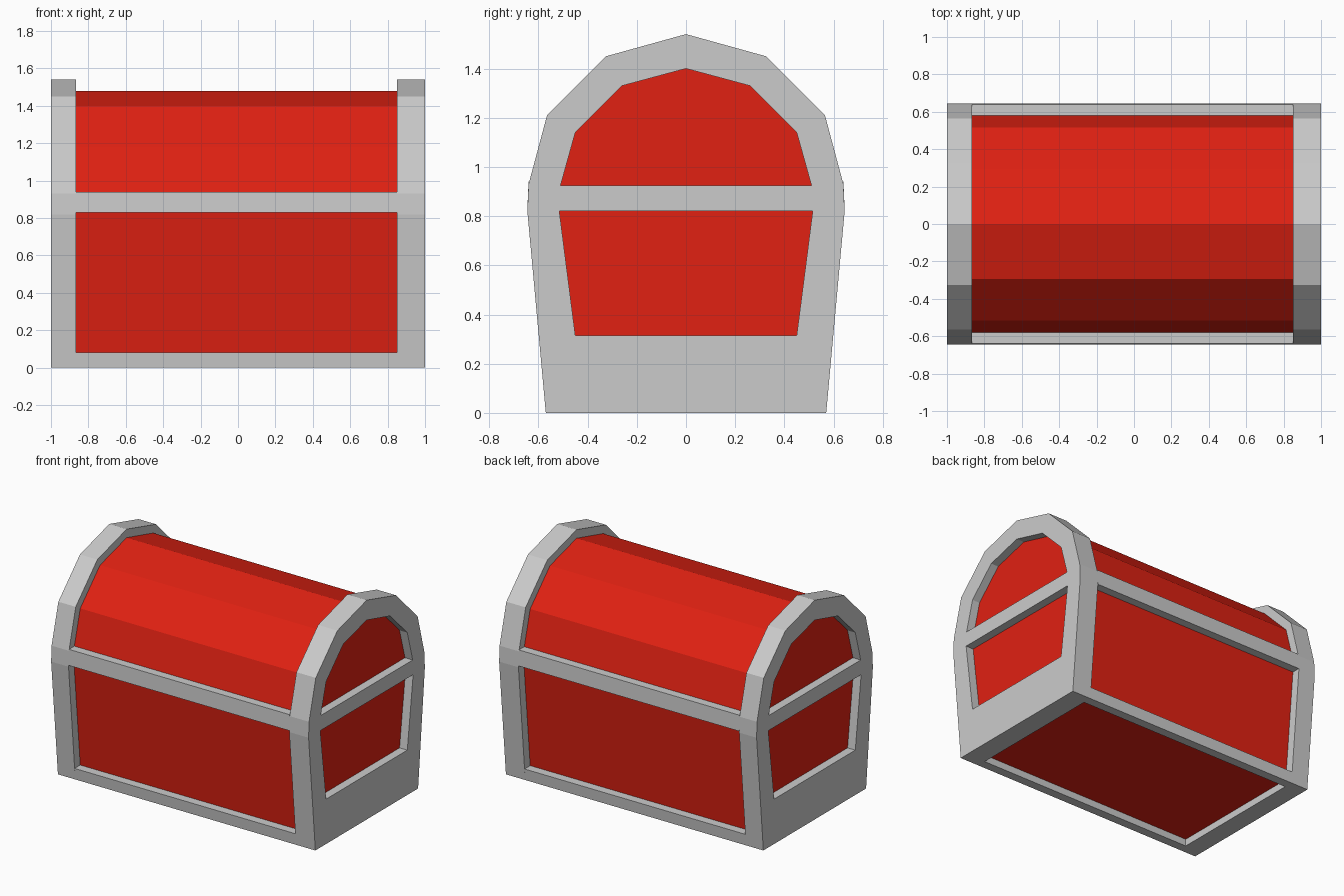
import bpy, bmesh

if "Cube" in bpy.data.objects:
    bpy.data.objects.remove(bpy.data.objects["Cube"])

red = bpy.data.materials.new("red_paint")
red.diffuse_color = (0.75, 0.015, 0.006, 1)
red.use_nodes = True
red.node_tree.nodes["Principled BSDF"].inputs["Base Color"].default_value = red.diffuse_color


def mirrored(half):
    """Close a half profile (y, z), listed bottom to top, across y = 0."""
    return half + [(-y, z) for y, z in reversed(half) if y > 0]


def extrude_profile(name, loops, x0, x1, mat=None):
    """Prism along x; the first loop is the outline, the others are holes."""
    bm = bmesh.new()
    edges = []
    for loop in loops:
        vs = [bm.verts.new((x0, y, z)) for y, z in loop]
        edges += [bm.edges.new((a, b)) for a, b in zip(vs, vs[1:] + vs[:1])]
    bmesh.ops.triangle_fill(bm, edges=edges, use_beauty=True, normal=(1, 0, 0))
    bmesh.ops.dissolve_limit(bm, angle_limit=0.001, verts=[], edges=[
        e for e in bm.edges if len(e.link_faces) == 2])
    ext = bmesh.ops.extrude_face_region(bm, geom=bm.faces[:], use_keep_orig=True)
    moved = [g for g in ext["geom"] if isinstance(g, bmesh.types.BMVert)]
    bmesh.ops.translate(bm, vec=(x1 - x0, 0, 0), verts=moved)
    bmesh.ops.recalc_face_normals(bm, faces=bm.faces[:])
    me = bpy.data.meshes.new(name)
    bm.to_mesh(me)
    bm.free()
    ob = bpy.data.objects.new(name, me)
    bpy.context.collection.objects.link(ob)
    if mat:
        me.materials.append(mat)
    return ob


# Red body with faceted barrel lid, recessed inside the frame
body = mirrored([(0.512, 0.05), (0.585, 0.83), (0.58, 0.94),
                 (0.515, 1.18), (0.295, 1.40), (0, 1.48)])
extrude_profile("chest_body", [body], -0.94, 0.94, red)

# Grey end frames, each with an arched and a tapered opening
outline = mirrored([(0.57, 0), (0.645, 0.82), (0.64, 0.93),
                    (0.565, 1.21), (0.325, 1.45), (0, 1.54)])
arch_hole = mirrored([(0.51, 0.925), (0.45, 1.14), (0.26, 1.33), (0, 1.40)])
panel_hole = mirrored([(0.45, 0.315), (0.515, 0.82)])
for name, x0, x1 in (("left_end_frame", -1, -0.865), ("right_end_frame", 0.85, 1)):
    extrude_profile(name, [outline, arch_hole, panel_hole], x0, x1)

# Long rails joining the end frames, front and back
rails = {
    "base_rail": [(0.505, 0), (0.57, 0), (0.577, 0.08), (0.505, 0.08)],
    "lid_rail": [(0.56, 0.83), (0.645, 0.83), (0.64, 0.94), (0.56, 0.94)],
}
for part, profile in rails.items():
    for side, s in (("front", -1), ("back", 1)):
        extrude_profile(f"{side}_{part}", [[(s * y, z) for y, z in profile]], -0.865, 0.85)
